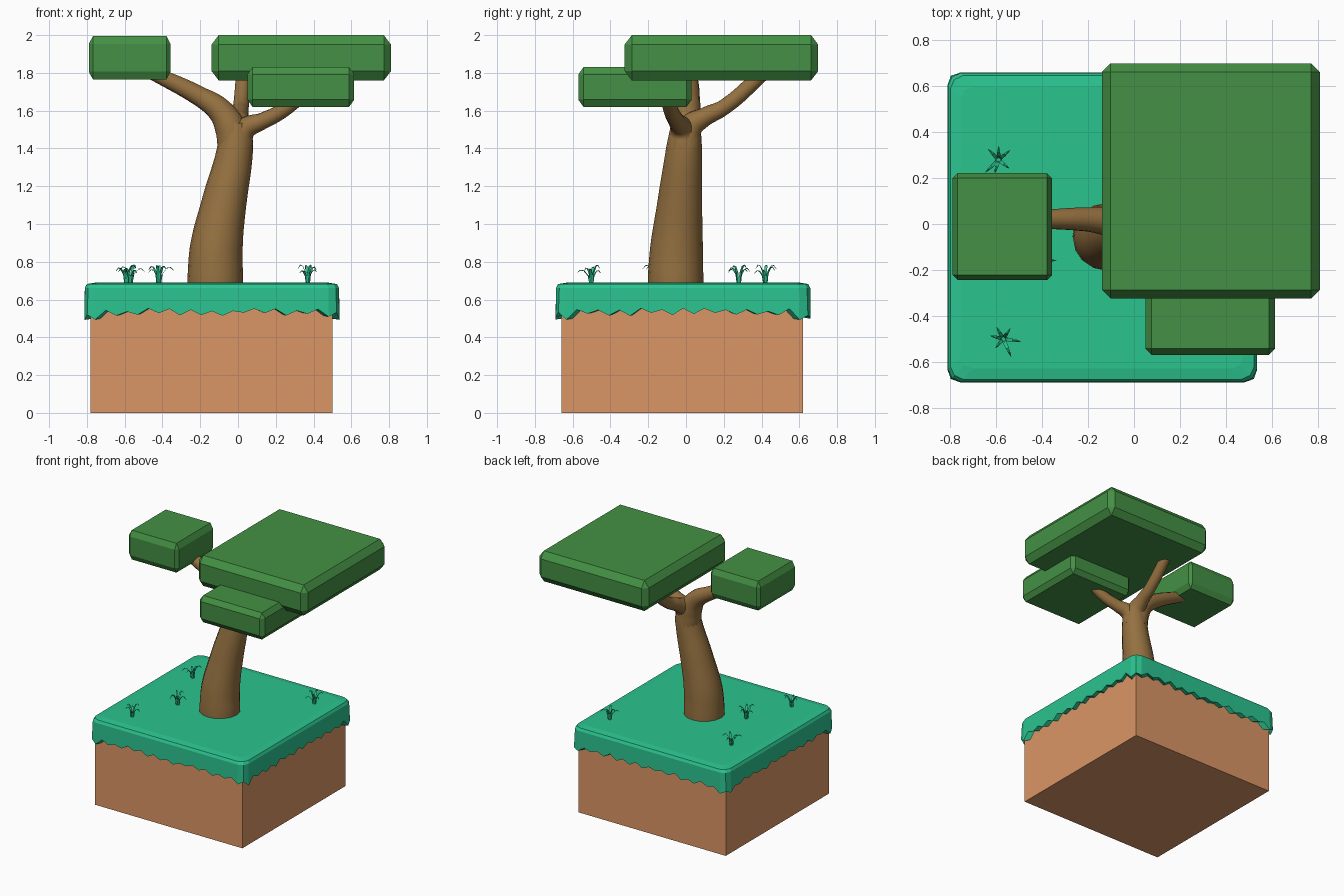
import bpy, bmesh, math, random
from mathutils import Vector

if "Cube" in bpy.data.objects:
    bpy.data.objects.remove(bpy.data.objects["Cube"])

random.seed(4)


def material(name, color):
    m = bpy.data.materials.new(name)
    m.diffuse_color = (*color, 1)
    m.use_nodes = True
    m.node_tree.nodes["Principled BSDF"].inputs["Base Color"].default_value = m.diffuse_color
    return m


DIRT = material("dirt", (0.71, 0.305, 0.13))
GRASS = material("grass", (0.024, 0.55, 0.275))
BARK = material("bark", (0.30, 0.165, 0.052))
LEAF = material("leaf", (0.058, 0.279, 0.058))


def add_object(name, bm, mat):
    bmesh.ops.recalc_face_normals(bm, faces=bm.faces)
    mesh = bpy.data.meshes.new(name)
    bm.to_mesh(mesh)
    bm.free()
    mesh.materials.append(mat)
    ob = bpy.data.objects.new(name, mesh)
    bpy.context.collection.objects.link(ob)
    return ob


def block(name, lo, hi, mat, chamfer=0.0, chamfer_z=0.0):
    """Box between two corners, optionally chamfered (taller in z)."""
    lo, hi = Vector(lo), Vector(hi)
    size, mid = hi - lo, (lo + hi) / 2
    stretch = chamfer_z / chamfer if chamfer else 1
    bm = bmesh.new()
    bmesh.ops.create_cube(bm, size=1)
    bmesh.ops.scale(bm, vec=(size.x, size.y, size.z / stretch), verts=bm.verts)
    if chamfer:
        bmesh.ops.bevel(bm, geom=list(bm.edges), offset=chamfer, segments=1,
                        affect='EDGES', profile=0.5)
    bmesh.ops.scale(bm, vec=(1, 1, stretch), verts=bm.verts)
    bmesh.ops.translate(bm, vec=mid, verts=bm.verts)
    return add_object(name, bm, mat)


def limb(name, points):
    """Smooth tapered tube through (x, y, z, radius) points."""
    cu = bpy.data.curves.new(name, 'CURVE')
    cu.dimensions = '3D'
    cu.bevel_depth = 1
    cu.bevel_resolution = 6
    cu.use_fill_caps = True
    sp = cu.splines.new('BEZIER')
    sp.resolution_u = 5
    sp.bezier_points.add(len(points) - 1)
    for bp, (x, y, z, r) in zip(sp.bezier_points, points):
        bp.co = (x, y, z)
        bp.radius = r
        bp.handle_left_type = bp.handle_right_type = 'AUTO'
    cu.materials.append(BARK)
    ob = bpy.data.objects.new(name, cu)
    bpy.context.collection.objects.link(ob)
    bpy.ops.object.select_all(action='DESELECT')
    bpy.context.view_layer.objects.active = ob
    ob.select_set(True)
    bpy.ops.object.convert(target='MESH')
    bpy.ops.object.shade_smooth_by_angle(angle=math.radians(40))


# Dirt block
block("dirt_block", (-0.78, -0.66, 0), (0.50, 0.62, 0.62), DIRT)

# Grass slab: rounded square rings with a ragged lower hem
CX, CY = -0.138, -0.015


def outline(half, corner, per_side=24):
    pts = []
    for side in range(4):
        a = side * math.pi / 2
        for i in range(per_side):
            t = -half + 2 * half * i / per_side
            x, y = t, -half
            # pull the points near a corner onto its rounding
            k = half - corner
            dx, dy = abs(x) - k, abs(y) - k
            if dx > 0 and dy > 0:
                s = corner / math.hypot(dx, dy)
                x = math.copysign(k + dx * s, x)
                y = -(k + dy * s)
            pts.append((CX + x * math.cos(a) - y * math.sin(a),
                        CY + x * math.sin(a) + y * math.cos(a)))
    return pts


N = 96
hem = []
for i in range(N):
    base = 0.522 if i % 2 else 0.545
    corner_dip = 0.02 if i % 24 in (0, 1, 23) else 0
    hem.append(base - corner_dip + random.uniform(-0.01, 0.01))
rings = [(outline(0.615, 0.05), [0.69] * N),
         (outline(0.662, 0.06), [0.682] * N),
         (outline(0.673, 0.06), [0.662] * N),
         (outline(0.675, 0.05), hem),
         (outline(0.636, 0.004), [z + 0.006 for z in hem])]
bm = bmesh.new()
loops = [[bm.verts.new((x, y, z)) for (x, y), z in zip(xy, zs)]
         for xy, zs in rings]
for a, b in zip(loops, loops[1:]):
    for i in range(N):
        j = (i + 1) % N
        bm.faces.new((a[i], a[j], b[j], b[i]))
bm.faces.new(loops[0])
add_object("grass_slab", bm, GRASS)

# Grass tufts: pointed blades that arch outwards
for n, (x, y) in enumerate([(-0.57, -0.50), (-0.59, 0.28),
                            (-0.42, -0.15), (0.37, 0.42)]):
    bm = bmesh.new()
    turn = random.uniform(0, 1)
    for k in range(6):
        ang = turn + k * math.tau / 6 + random.uniform(-0.3, 0.3)
        out = Vector((math.cos(ang), math.sin(ang), 0))
        side = Vector((-out.y, out.x, 0))
        reach, rise = random.uniform(0.05, 0.085), random.uniform(0.06, 0.092)
        prev = None
        for u, h, w in [(0.12, -0.05, 0.008), (0.22, 0.55, 0.008),
                        (0.5, 0.95, 0.007), (0.75, 1.0, 0.005),
                        (1.0, 0.8, 0.001)]:
            c = Vector((x, y, 0.69)) + out * reach * u
            c.z += rise * h
            # triangular section: two edges and a raised rib
            row = [bm.verts.new(c + side * w), bm.verts.new(c - side * w),
                   bm.verts.new(c + out * w * 0.5 + Vector((0, 0, w * 0.7)))]
            if prev:
                for i in range(3):
                    j = (i + 1) % 3
                    bm.faces.new((prev[i], prev[j], row[j], row[i]))
            else:
                bm.faces.new(row)
            prev = row
        bm.faces.new(prev)
    add_object(f"grass_tuft_{n + 1}", bm, GRASS)

# Trunk and branches
limb("trunk", [(-0.12, -0.055, 0.60, 0.147), (-0.12, -0.055, 0.72, 0.147),
               (-0.115, -0.05, 0.87, 0.14), (-0.072, -0.032, 1.12, 0.118),
               (-0.015, -0.01, 1.40, 0.095), (-0.01, 0, 1.53, 0.078)])
limb("left_branch", [(-0.02, -0.005, 1.40, 0.088), (-0.045, 0, 1.52, 0.082),
                     (-0.10, 0.01, 1.605, 0.067), (-0.20, 0.02, 1.674, 0.053),
                     (-0.45, 0.02, 1.80, 0.038)])
limb("back_branch", [(-0.005, -0.005, 1.40, 0.085), (0, 0.02, 1.51, 0.07),
                     (0.005, 0.10, 1.567, 0.05), (0.015, 0.20, 1.617, 0.042),
                     (0.03, 0.42, 1.81, 0.04)])
limb("right_branch", [(-0.005, -0.01, 1.40, 0.085), (0.035, -0.02, 1.50, 0.06),
                      (0.13, -0.05, 1.545, 0.044), (0.22, -0.075, 1.59, 0.04),
                      (0.33, -0.10, 1.67, 0.036)])

# Foliage slabs
block("large_foliage", (-0.14, -0.325, 1.76), (0.81, 0.70, 2.0), LEAF, 0.038, 0.05)
block("left_foliage", (-0.79, -0.245, 1.765), (-0.357, 0.222, 1.995), LEAF, 0.022, 0.042)
block("front_foliage", (0.05, -0.57, 1.62), (0.615, 0.03, 1.83), LEAF, 0.027, 0.038)
